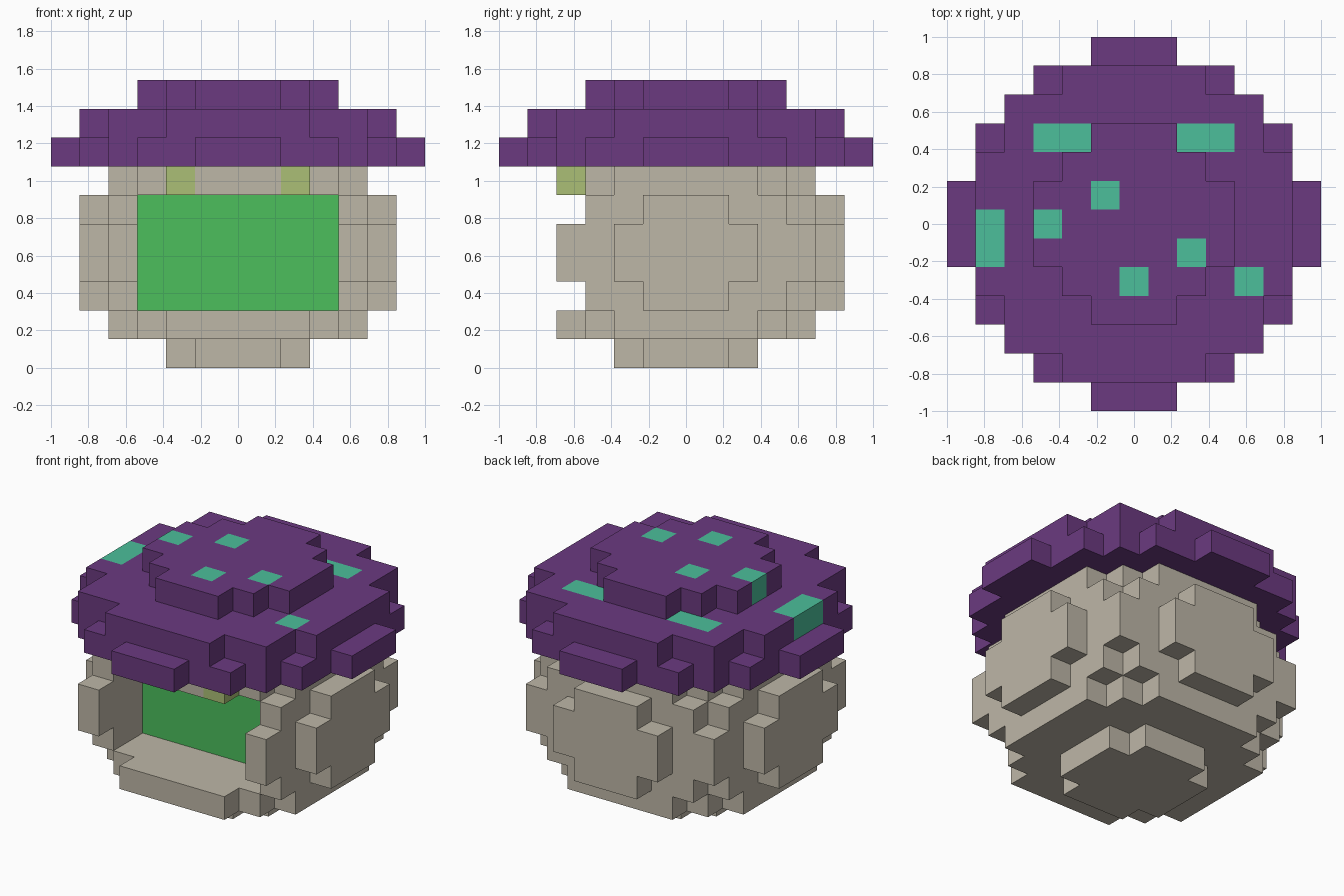
import bpy, bmesh, math
from mathutils import Vector

cube = bpy.data.objects.get("Cube")
if cube:
    bpy.data.objects.remove(cube, do_unlink=True)

U = 2 / 13  # block size


def make_material(name, rgb):
    lin = [((c / 255 + 0.055) / 1.055) ** 2.4 for c in rgb] + [1.0]
    mat = bpy.data.materials.new(name)
    mat.use_nodes = True
    mat.diffuse_color = lin
    bsdf = next(n for n in mat.node_tree.nodes if n.type == 'BSDF_PRINCIPLED')
    bsdf.inputs["Base Color"].default_value = lin
    bsdf.inputs["Roughness"].default_value = 0.9
    return mat


PURPLE = make_material("cap purple", (107, 58, 128))
TEAL = make_material("spot teal", (76, 191, 155))
BEIGE = make_material("stem beige", (190, 183, 167))
GREEN = make_material("panel green", (76, 191, 92))
OLIVE = make_material("lamp olive", (171, 191, 118))


def disc(z, reach):
    """Blocks of one round layer: reach[|x|] is the largest |y| in that column."""
    n = len(reach) - 1
    return {(x, y, z) for x in range(-n, n + 1)
            for y in range(-reach[abs(x)], reach[abs(x)] + 1)}


# Round stem: foot, belly and shoulder layers
STEM_LAYERS = [
    [2, 2, 1],
    [4, 4, 4, 3, 2],
    [5, 5, 4, 4, 3, 1],
    [5, 5, 5, 4, 4, 2],
    [5, 5, 5, 4, 4, 2],
    [5, 5, 4, 4, 3, 1],
    [4, 4, 4, 3, 2],
]
stem = set().union(*(disc(z, r) for z, r in enumerate(STEM_LAYERS)))

# Front alcove cut into the stem, with a coloured back panel
stem -= {(x, y, z) for x in range(-3, 4) for y in range(-5, -1) for z in range(2, 6)}
panel = {(x, -1, z) for x in range(-3, 4) for z in range(2, 6)}
lamps = {(-2, -4, 6), (2, -4, 6)}
stem -= panel | lamps

# Stepped cap
CAP_LAYERS = [
    [6, 6, 5, 5, 4, 3, 1],
    [5, 5, 5, 4, 4, 2],
    [3, 3, 2, 1],
]
cap = set().union(*(disc(z + 7, r) for z, r in enumerate(CAP_LAYERS)))
spots = {(-5, -1, 8), (-5, 0, 8), (-3, 3, 8), (-2, 3, 8), (2, 3, 8), (3, 3, 8),
         (4, -2, 8), (-1, 1, 9), (-3, 0, 9), (2, -1, 9), (0, -2, 9)}
cap -= spots

SOLID = stem | panel | lamps | cap | spots


def build(name, cells, mat):
    """Mesh of the exposed block sides, flat areas merged."""
    bm = bmesh.new()
    corners = {}

    def corner(p):
        key = tuple(round(c * 2) for c in p)
        if key not in corners:
            corners[key] = bm.verts.new((p.x * U, p.y * U, (p.z + 0.5) * U))
        return corners[key]

    for cell in sorted(cells):
        for axis in range(3):
            for sign in (-1, 1):
                n = Vector((0, 0, 0))
                n[axis] = sign
                centre = Vector(cell)
                if tuple(round(c) for c in centre + n) in SOLID:
                    continue
                a = Vector((0, 0, 0))
                a[(axis + 1) % 3] = 0.5
                b = n.cross(a)
                mid = centre + n * 0.5
                bm.faces.new([corner(mid + s * a + t * b)
                              for s, t in ((-1, -1), (1, -1), (1, 1), (-1, 1))])
    bmesh.ops.dissolve_limit(bm, angle_limit=math.radians(1),
                             verts=bm.verts[:], edges=bm.edges[:])
    mesh = bpy.data.meshes.new(name)
    bm.to_mesh(mesh)
    bm.free()
    mesh.materials.append(mat)
    obj = bpy.data.objects.new(name, mesh)
    bpy.context.collection.objects.link(obj)
    return obj


build("stem", stem, BEIGE)
build("alcove_panel", panel, GREEN)
build("alcove_lamps", lamps, OLIVE)
build("cap", cap, PURPLE)
build("cap_spots", spots, TEAL)
